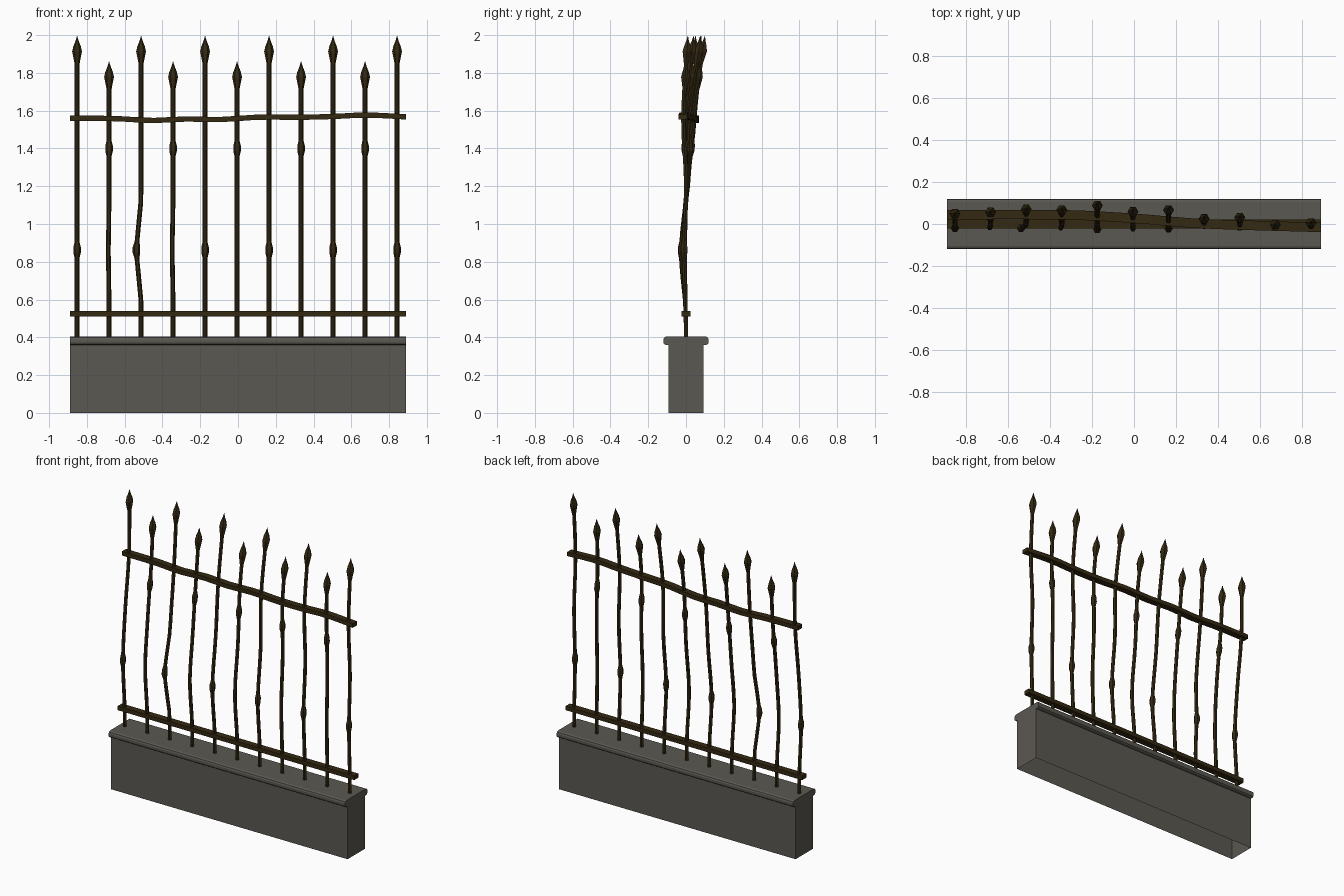
import bpy, bmesh, math

if "Cube" in bpy.data.objects:
    bpy.data.objects.remove(bpy.data.objects["Cube"])


def material(name, rgb):
    m = bpy.data.materials.new(name)
    m.diffuse_color = (*rgb, 1)
    m.use_nodes = True
    m.node_tree.nodes["Principled BSDF"].inputs["Base Color"].default_value = m.diffuse_color
    return m


STONE = material("grey stone", (0.105, 0.098, 0.083))
IRON = material("rusty iron", (0.034, 0.022, 0.006))


def make(name, bm, mat):
    bmesh.ops.recalc_face_normals(bm, faces=bm.faces)
    me = bpy.data.meshes.new(name)
    bm.to_mesh(me)
    bm.free()
    me.materials.append(mat)
    ob = bpy.data.objects.new(name, me)
    bpy.context.collection.objects.link(ob)
    return ob


def skin(name, rings, mat):
    """Join a row of equal rings into a closed tube."""
    bm = bmesh.new()
    vs = [[bm.verts.new(p) for p in r] for r in rings]
    n = len(vs[0])
    for a, b in zip(vs, vs[1:]):
        for i in range(n):
            bm.faces.new((a[i], a[(i + 1) % n], b[(i + 1) % n], b[i]))
    bm.faces.new(vs[0])
    bm.faces.new(vs[-1])
    return make(name, bm, mat)


def curve(knots, t):
    """Smooth interpolation through (t, value) knots."""
    n = len(knots)

    def slope(i):
        a, b = knots[max(i - 1, 0)], knots[min(i + 1, n - 1)]
        return (b[1] - a[1]) / (b[0] - a[0])
    t = min(max(t, knots[0][0]), knots[-1][0])
    for i in range(n - 1):
        (t0, v0), (t1, v1) = knots[i], knots[i + 1]
        if t <= t1:
            h = t1 - t0
            u = (t - t0) / h
            return ((2*u**3 - 3*u**2 + 1) * v0 + (u**3 - 2*u**2 + u) * h * slope(i)
                    + (3*u**2 - 2*u**3) * v1 + (u**3 - u**2) * h * slope(i + 1))


# Stone wall, open underneath
L = 0.89
bm = bmesh.new()
bmesh.ops.create_cube(bm, size=1)
for v in bm.verts:
    v.co = (v.co.x * 2 * L, v.co.y * 0.186, (v.co.z + 0.5) * 0.362)
bmesh.ops.delete(bm, geom=[f for f in bm.faces if f.calc_center_median().z < 0.01],
                 context='FACES_ONLY')
make("stone_wall", bm, STONE)

# Coping with rounded long edges
half = [(0.108, 0.36), (0.117, 0.366), (0.12, 0.376), (0.12, 0.388),
        (0.116, 0.398), (0.106, 0.404)]
profile = half + [(-y, z) for y, z in reversed(half)]
skin("coping", [[(x, y, z) for y, z in profile] for x in (-L, L)], STONE)

# Rails: straight lower rail, bent upper rail
RAIL_Y = [(-L, 0.045), (-0.3, 0.043), (0, 0.027), (0.3, 0.003), (0.6, -0.008), (L, -0.016)]
RAIL_Z = [(-L, 1.56), (-0.65, 1.558), (-0.45, 1.548), (-0.28, 1.556), (-0.1, 1.553),
          (0.12, 1.566), (0.32, 1.565), (0.5, 1.569), (0.68, 1.577), (L, 1.567)]


def rail_ring(x, y, z, w=0.0225, h=0.014):
    return [(x, y - w, z - h), (x, y + w, z - h), (x, y + w, z + h), (x, y - w, z + h)]


skin("lower_rail", [rail_ring(x, 0, 0.525) for x in (-L, L)], IRON)
skin("upper_rail", [rail_ring(x, curve(RAIL_Y, x), curve(RAIL_Z, x))
                    for x in [-L + 2 * L * i / 20 for i in range(21)]], IRON)

# Pickets: tall ones with a low knob, short ones with a high knob
TIP_Y = [0.05, 0.06, 0.075, 0.075, 0.10, 0.07, 0.08, 0.035, 0.04, 0.0, 0.01]
BOW = [0.02, 0.018, 0.02, 0.02, 0.026, 0.026, 0.022, 0.012, 0.014, 0.006, 0.01]
SIDE = {1: -0.004, 2: -0.026, 3: -0.005}
SIDES = 6
for i in range(11):
    x0 = -0.852 + i * 0.1694
    tall = i % 2 == 0
    top, knob = (1.995, 0.862) if tall else (1.86, 1.40)
    path_y = [(0.39, 0), (0.55, -0.002), (0.86, -BOW[i]), (1.2, 0.1 * TIP_Y[i]),
              (1.56, curve(RAIL_Y, x0)), (top, TIP_Y[i])]
    r = 0.0125
    levels = [(z, r) for z in (0.39, 0.5, 0.6, 0.7, 0.78, 0.95, 1.03, 1.11, 1.2,
                               1.28, 1.48, 1.56, 1.64)]
    if tall:
        levels += [(1.34, r), (1.42, r), (1.73, r)]
    else:
        levels += [(0.86, r)]
    levels += [(knob - 0.045, r), (knob - 0.014, 0.02), (knob + 0.014, 0.02),
               (knob + 0.045, r)]
    # spear head
    levels += [(top - 0.15, r), (top - 0.082, 0.026), (top - 0.055, 0.020),
               (top - 0.025, 0.008), (top, 0.001)]
    rings = []
    for z, rad in sorted(levels):
        side = SIDE.get(i, 0) * max(0, 1 - abs(z - 0.86) / 0.27)
        y = curve(path_y, z)
        rings.append([(x0 + side + rad * math.cos(a), y + rad * math.sin(a), z)
                      for a in (2 * math.pi * k / SIDES for k in range(SIDES))])
    skin(f"picket_{i + 1}", rings, IRON)
